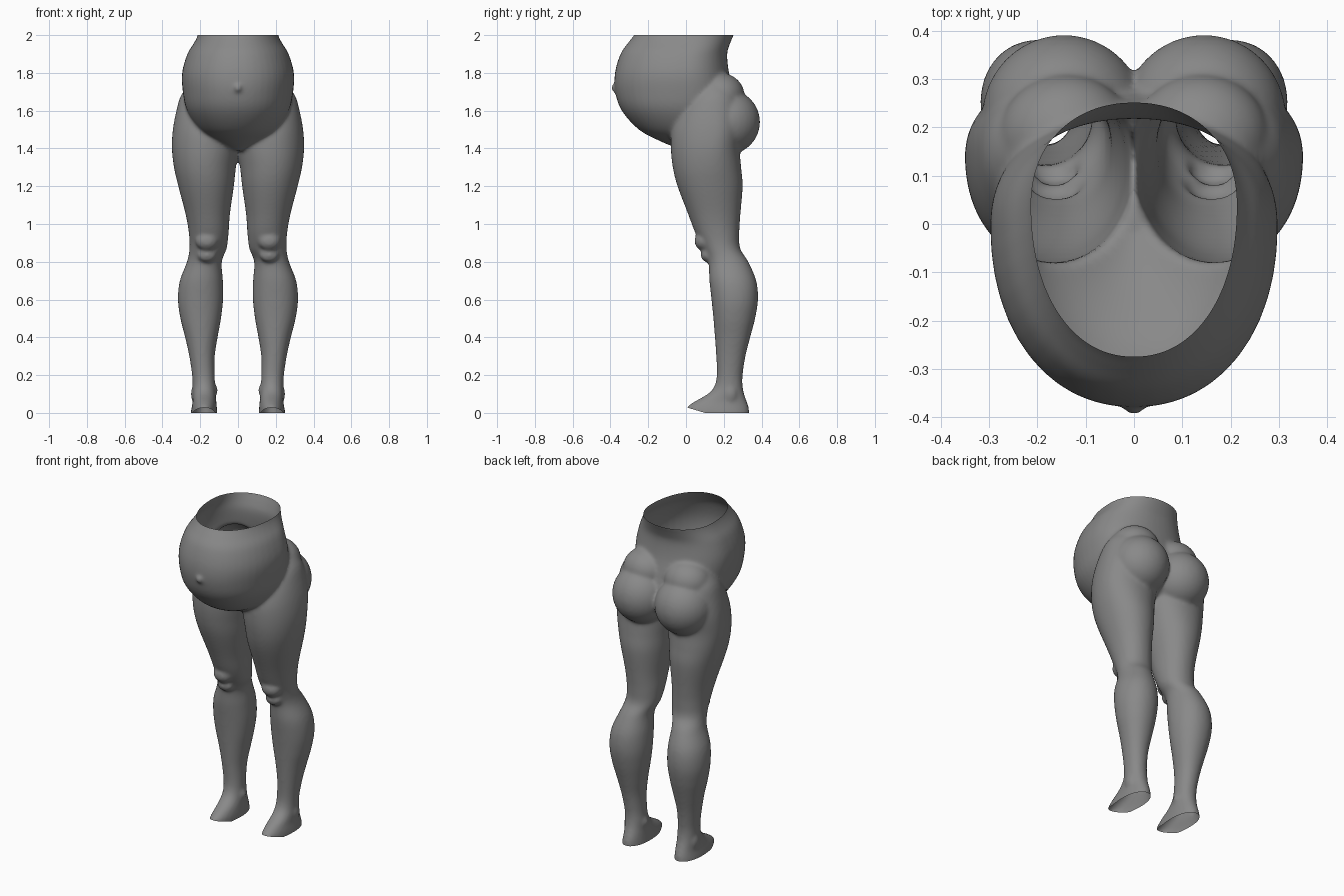
import bpy
import bmesh
import math
from mathutils import Matrix, Vector

cube = bpy.data.objects.get("Cube")
if cube:
    bpy.data.objects.remove(cube, do_unlink=True)

SEGMENTS = 48
STEPS = 5


def spline(rows):
    """Smoothly interpolate between rows of a section table."""
    out = []
    for i in range(len(rows) - 1):
        a, b = rows[max(i - 1, 0)], rows[i]
        c, d = rows[i + 1], rows[min(i + 2, len(rows) - 1)]
        for s in range(STEPS):
            t = s / STEPS
            out.append([q + t / 2 * (r - p + t * (2 * p - 5 * q + 4 * r - w
                        + t * (3 * (q - r) + w - p)))
                        for p, q, r, w in zip(a, b, c, d)])
    out.append(list(rows[-1]))
    return out


def loft(bm, rows, side=1, power=2.0):
    """Closed loft; a row is z, x min, x max, y front, y widest, y back."""
    rings = []
    for z, x0, x1, front, mid, back in spline(rows):
        ring = []
        for k in range(SEGMENTS):
            a = math.tau * k / SEGMENTS
            c, s = math.cos(a), math.sin(a)
            c = math.copysign(abs(c) ** (2 / power), c)
            s = math.copysign(abs(s) ** (2 / power), s)
            x = (x0 + x1) / 2 + c * (x1 - x0) / 2
            y = mid + s * ((back - mid) if s > 0 else (mid - front))
            ring.append(bm.verts.new((side * x, y, z)))
        rings.append(ring)
    for low, high in zip(rings, rings[1:]):
        for k in range(SEGMENTS):
            n = (k + 1) % SEGMENTS
            bm.faces.new((low[k], low[n], high[n], high[k]))
    bm.faces.new(rings[0])
    bm.faces.new(rings[-1])


def ellipsoid(bm, centre, radii, side=1):
    place = Matrix.Translation((side * centre[0], centre[1], centre[2]))
    bmesh.ops.create_uvsphere(bm, u_segments=32, v_segments=20, radius=1,
                              matrix=place @ Matrix.Diagonal((*radii, 1)))


# Section tables: belly and waist, then one leg from sole to hip
TORSO = [
    (z, -w, w, front, mid, back) for z, w, front, mid, back in [
        (1.39, .04, -.02, .08, .18),
        (1.44, .13, -.14, .06, .25),
        (1.5, .21, -.25, .03, .28),
        (1.6, .27, -.34, 0, .28),
        (1.7, .292, -.375, 0, .255),
        (1.8, .296, -.376, 0, .228),
        (1.9, .268, -.347, .01, .218),
        (1.96, .232, -.306, .03, .235),
        (2.0, .213, -.275, .04, .252),
        (2.06, .2, -.24, .05, .27)]]

LEG = [
    (-.04, .11, .25, 0, .2, .335),
    (0, .11, .25, 0, .2, .335),
    (.03, .112, .245, .005, .2, .332),
    (.06, .115, .24, .045, .21, .322),
    (.1, .118, .24, .115, .22, .308),
    (.14, .12, .24, .15, .23, .3),
    (.2, .124, .243, .163, .23, .3),
    (.3, .123, .258, .16, .24, .315),
    (.4, .108, .28, .153, .25, .34),
    (.5, .09, .305, .145, .25, .366),
    (.6, .079, .318, .135, .25, .381),
    (.7, .08, .308, .124, .24, .372),
    (.8, .086, .27, .118, .22, .33),
    (.87, .06, .257, .09, .19, .287),
    (.95, .05, .26, .05, .17, .282),
    (1.05, .043, .277, .012, .15, .288),
    (1.2, .022, .316, -.045, .13, .3),
    (1.3, .011, .339, -.07, .13, .292),
    (1.4, -.005, .35, -.08, .14, .285),
    (1.5, -.01, .345, -.074, .15, .3),
    (1.6, -.01, .326, -.04, .15, .3),
    (1.68, .02, .302, .02, .15, .28),
    (1.75, .1, .25, .1, .15, .22)]

bm = bmesh.new()
loft(bm, TORSO, power=2.15)
ellipsoid(bm, (0, -.374, 1.72), (.022, .022, .025))   # navel
for side in (1, -1):
    loft(bm, LEG, side, power=2.1)
    ellipsoid(bm, (.145, .22, 1.54), (.17, .172, .172), side)   # buttock
    ellipsoid(bm, (.14, .18, 1.68), (.14, .13, .12), side)      # upper hip
    ellipsoid(bm, (.165, .09, .91), (.06, .045, .05), side)     # kneecap
    ellipsoid(bm, (.165, .115, .835), (.05, .037, .038), side)  # below knee
    ellipsoid(bm, (.225, .235, .1), (.025, .035, .05), side)    # outer ankle
    ellipsoid(bm, (.13, .225, .12), (.022, .03, .035), side)    # inner ankle
bmesh.ops.recalc_face_normals(bm, faces=bm.faces[:])

mesh = bpy.data.meshes.new("lower_body")
bm.to_mesh(mesh)
bm.free()
body = bpy.data.objects.new("lower_body", mesh)
bpy.context.collection.objects.link(body)
bpy.context.view_layer.objects.active = body
body.select_set(True)

# Fuse the parts into one skin and soften the joins
fuse = body.modifiers.new("fuse", 'REMESH')
fuse.mode = 'VOXEL'
fuse.voxel_size = .01
soften = body.modifiers.new("soften", 'SMOOTH')
soften.factor = .5
soften.iterations = 8
for name in ("fuse", "soften"):
    bpy.ops.object.modifier_apply(modifier=name)

# Open the waist and the soles; the second sole cut lifts the toes
bm = bmesh.new()
bm.from_mesh(body.data)
for point, normal in [((0, 0, 2), (0, 0, 1)),
                      ((0, 0, 0), (0, 0, -1)),
                      ((0, .1, 0), (0, -.3, -1))]:
    bmesh.ops.bisect_plane(bm, geom=bm.verts[:] + bm.edges[:] + bm.faces[:],
                           plane_co=point, plane_no=Vector(normal).normalized(),
                           clear_outer=True)
bm.to_mesh(body.data)
bm.free()

grey = bpy.data.materials.new("plain_grey")
grey.use_nodes = True
colour = (.25, .25, .25, 1)
grey.diffuse_color = colour
grey.node_tree.nodes["Principled BSDF"].inputs["Base Color"].default_value = colour
body.data.materials.clear()
body.data.materials.append(grey)
body.data.polygons.foreach_set("material_index", [0] * len(body.data.polygons))
bpy.ops.object.shade_smooth()
